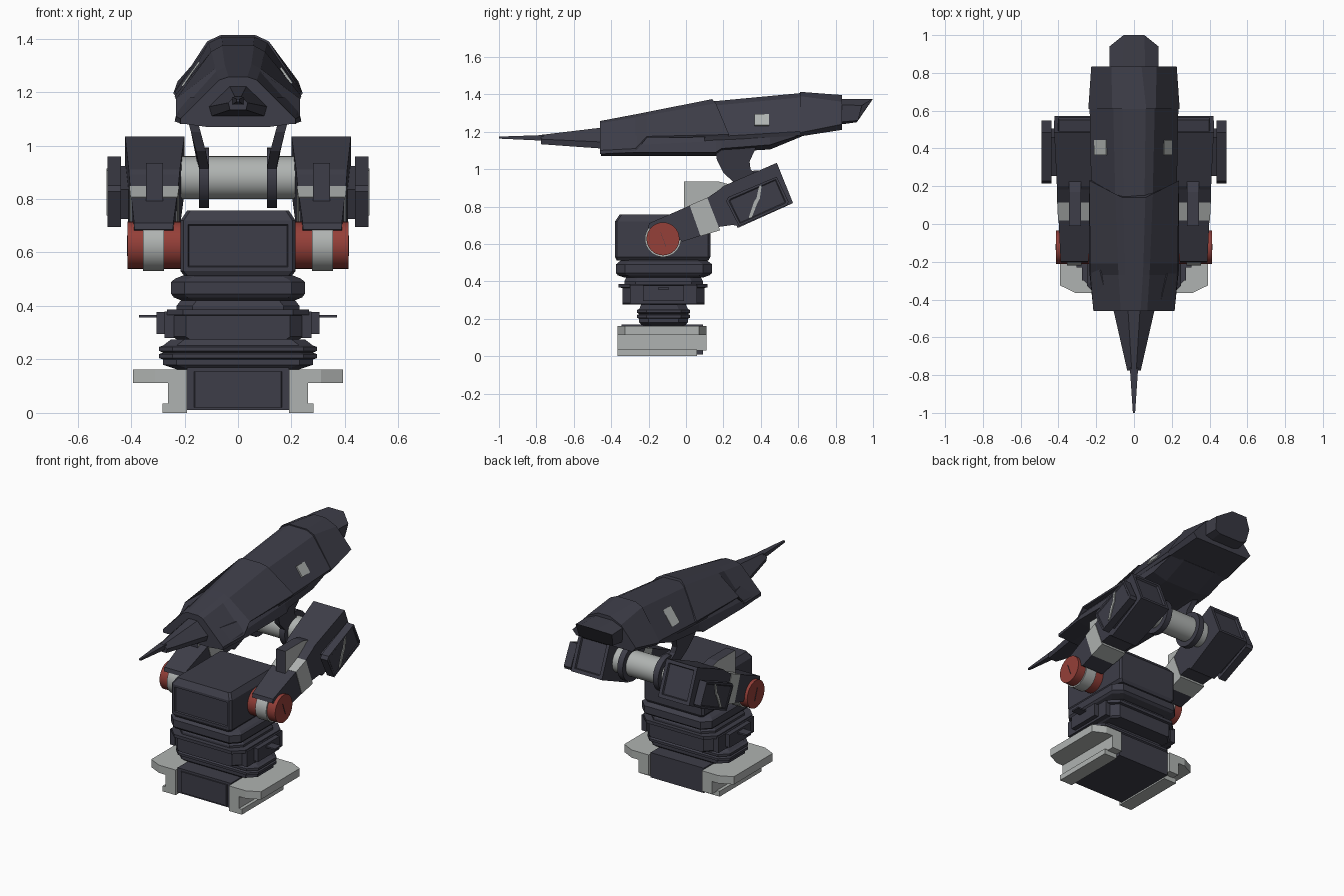
import bpy, bmesh, math
from mathutils import Vector


def material(name, rgb):
    m = bpy.data.materials.new(name)
    m.diffuse_color = (*rgb, 1)
    return m


DARK = material("dark slate", (0.047, 0.047, 0.065))
GREY = material("light grey", (0.43, 0.45, 0.44))
RED = material("brick red", (0.30, 0.05, 0.04))


def finish(name, bm, mats):
    bmesh.ops.recalc_face_normals(bm, faces=bm.faces)
    me = bpy.data.meshes.new(name)
    bm.to_mesh(me)
    bm.free()
    for m in mats:
        me.materials.append(m)
    ob = bpy.data.objects.new(name, me)
    bpy.context.collection.objects.link(ob)
    return ob


def loft(name, rings, mat, inset=None, side_mat=None):
    """Skin rings of equal length; optionally inset the face looking along a direction."""
    bm = bmesh.new()
    vs = [[bm.verts.new(p) for p in r] for r in rings]
    n = len(vs[0])
    for a, b in zip(vs, vs[1:]):
        for i in range(n):
            j = (i + 1) % n
            bm.faces.new((a[i], a[j], b[j], b[i]))
    bm.faces.new(vs[0])
    bm.faces.new(vs[-1])
    bmesh.ops.recalc_face_normals(bm, faces=bm.faces)
    if inset:
        d, thick, depth = inset
        bm.normal_update()
        f = max(bm.faces, key=lambda q: q.normal.dot(Vector(d)) * (1 + q.calc_area()))
        bmesh.ops.inset_region(bm, faces=[f], thickness=thick, depth=0)
        bmesh.ops.inset_region(bm, faces=[f], thickness=0.006, depth=-depth)
    if side_mat:
        bm.normal_update()
        for f in bm.faces:
            f.material_index = int(abs(f.normal.x) > 0.9)
    return finish(name, bm, [mat] + ([side_mat] if side_mat else []))


def octagon(z, hx, y0, y1, c):
    return [(-hx + c, y0, z), (hx - c, y0, z), (hx, y0 + c, z), (hx, y1 - c, z),
            (hx - c, y1, z), (-hx + c, y1, z), (-hx, y1 - c, z), (-hx, y0 + c, z)]


def stack(name, levels, mat=DARK, **kw):
    return loft(name, [octagon(*l) for l in levels], mat, **kw)


def box(name, x0, x1, y0, y1, z0, z1, mat=DARK):
    return loft(name, [[(x0, y0, z), (x1, y0, z), (x1, y1, z), (x0, y1, z)] for z in (z0, z1)], mat)


def x_cylinder(name, x0, x1, y, z, r, mat, n=32):
    rings = [[(x, y + r * math.cos(2 * math.pi * i / n), z + r * math.sin(2 * math.pi * i / n))
              for i in range(n)] for x in (x0, x1)]
    ob = loft(name, rings, mat)
    for f in ob.data.polygons:
        f.use_smooth = len(f.vertices) == 4
    for e in ob.data.edges:
        a, b = (ob.data.vertices[v].co.x for v in e.vertices)
        e.use_edge_sharp = abs(a - b) < 1e-5
    return ob


def section(y, half):
    """Mirror a half section (x, z); y may be one number or one per point."""
    ys = y if isinstance(y, (list, tuple)) else [y] * len(half)
    right = [(x, yy, z) for (x, z), yy in zip(half, ys)]
    return right + [(-x, yy, z) for x, yy, z in reversed(right)]


def shell(name, stations, mat=DARK):
    return loft(name, [section(*s) for s in stations], mat)


# Pedestal: base block, bellows, collars and turntable
box("base_block", -0.19, 0.19, -0.345, 0.09, 0.01, 0.17)
stack("base_front_panel", [(0.02, 0.165, -0.352, -0.3, 0.005), (0.155, 0.165, -0.352, -0.3, 0.005)])
stack("bellows", [(0.16, 0.22, -0.23, -0.01, 0.05), (0.18, 0.28, -0.25, 0.01, 0.05),
                  (0.2, 0.28, -0.25, 0.01, 0.05), (0.205, 0.295, -0.262, 0.022, 0.05),
                  (0.22, 0.295, -0.262, 0.022, 0.05), (0.225, 0.28, -0.25, 0.01, 0.05),
                  (0.232, 0.295, -0.262, 0.022, 0.05), (0.247, 0.295, -0.262, 0.022, 0.05),
                  (0.252, 0.28, -0.25, 0.01, 0.05), (0.275, 0.25, -0.24, 0.0, 0.05)])
stack("lower_collar", [(0.275, 0.23, -0.34, 0.098, 0.05), (0.285, 0.245, -0.34, 0.098, 0.05),
                       (0.365, 0.245, -0.34, 0.098, 0.05), (0.367, 0.265, -0.36, 0.115, 0.06),
                       (0.387, 0.265, -0.36, 0.115, 0.06)])
stack("neck", [(0.38, 0.23, -0.33, 0.09, 0.06), (0.40, 0.23, -0.33, 0.09, 0.06),
               (0.44, 0.20, -0.31, 0.07, 0.06)])
stack("turntable", [(0.42, 0.21, -0.33, 0.09, 0.05), (0.432, 0.24, -0.365, 0.125, 0.05),
                    (0.445, 0.25, -0.375, 0.14, 0.05), (0.49, 0.25, -0.375, 0.14, 0.05),
                    (0.502, 0.235, -0.36, 0.125, 0.05), (0.52, 0.19, -0.34, 0.1, 0.05)])
stack("turret_body", [(0.512, 0.20, -0.37, 0.12, 0.012), (0.53, 0.215, -0.38, 0.13, 0.012),
                      (0.72, 0.215, -0.38, 0.13, 0.012), (0.757, 0.19, -0.355, 0.1, 0.012)],
      inset=((0, -1, 0), 0.022, 0.008))

# Arm frame: u runs along the arm, v across it, from the shoulder pivot
PY, PZ = -0.123, 0.627
CA, SA = 0.917, 0.399


def arm_point(u, v):
    return PY + u * CA - v * SA, PZ + u * SA + v * CA


def arm_prism(name, s, uv, x0=None, x1=None, mat=DARK, grow=0, **kw):
    rings = [[], []]
    for u, v in uv:
        y, z = arm_point(u, v)
        rings[0].append((s * (0.24 - 0.055 * u - grow if x0 is None else x0), y, z))
        rings[1].append((s * (0.39 + 0.045 * u + grow if x1 is None else x1), y, z))
    return loft(name, rings, mat, **kw)


for s, side in ((1, "right"), (-1, "left")):
    def span(a, b):
        return (s * a, s * b) if s > 0 else (s * b, s * a)

    # Clamp rail under the base
    x = lambda v: s * v
    plate = [(0.19, -0.365), (0.31, -0.365), (0.392, -0.325), (0.392, 0.07), (0.31, 0.11), (0.19, 0.11)]
    loft("clamp_plate_" + side, [[(x(a), b, z) for a, b in plate] for z in (0.112, 0.162)], GREY)
    box("clamp_stem_" + side, *span(0.19, 0.262), -0.365, 0.11, 0.03, 0.113, GREY)
    box("clamp_foot_" + side, *span(0.19, 0.283), -0.365, 0.06, 0.003 * 0, 0.035, GREY)
    # Collar side blocks and pins
    box("collar_block_" + side, *span(0.24, 0.275), -0.3, 0.06, 0.28, 0.38)
    box("collar_lug_" + side, *span(0.27, 0.305), -0.23, -0.01, 0.295, 0.378)
    box("collar_pin_" + side, *span(0.30, 0.37), -0.15, -0.09, 0.356, 0.366)

    # Shoulder pivot
    x_cylinder("pivot_inner_" + side, *span(0.205, 0.277), PY, PZ, 0.088, RED)
    x_cylinder("pivot_middle_" + side, *span(0.277, 0.355), PY, PZ, 0.097, GREY)
    x_cylinder("pivot_cap_" + side, *span(0.355, 0.413), PY, PZ, 0.088, RED)
    slot = [(-0.035, 0.02), (-0.03, 0.032), (0.04, -0.015), (0.035, -0.032)]
    loft("pivot_slot_" + side, [[(x(a), PY + p * 0.4, PZ - p * 0.9 + q * 0.25) for p, q in slot]
                                for a in (0.41, 0.416)], DARK)

    # Arm: forearm, band, neck and elbow block
    arm_prism("lower_arm_" + side, s, [(-0.05, 0.085), (-0.035, 0.106), (0.202, 0.106),
                                       (0.192, -0.065), (0.09, -0.055), (0.05, 0.0)])
    arm_prism("arm_band_" + side, s, [(0.202, 0.108), (0.305, 0.108), (0.298, -0.08), (0.19, -0.067)],
              mat=GREY, grow=0.003)
    arm_prism("upper_arm_" + side, s, [(0.305, 0.106), (0.4, 0.125), (0.4, -0.1), (0.37, -0.08), (0.298, -0.06)])
    arm_prism("elbow_block_" + side, s, [(0.385, 0.122), (0.41, 0.13), (0.72, 0.13),
                                         (0.714, -0.102), (0.39, -0.106)],
              inset=((0, CA, SA), 0.03, 0.012))
    # Outer plate with pale zigzag stripe
    arm_prism("plate_mount_" + side, s, [(0.43, 0.04), (0.65, 0.04), (0.65, -0.08), (0.43, -0.08)], 0.40, 0.445)
    arm_prism("outer_plate_" + side, s, [(0.39, 0.05), (0.41, 0.066), (0.69, 0.062), (0.695, -0.085),
                                         (0.68, -0.1), (0.4, -0.1)], 0.438, 0.489, inset=((s, 0, 0), 0.015, 0.004))
    arm_prism("plate_stripe_" + side, s, [(0.598, 0.052), (0.582, 0.052), (0.545, 0.0), (0.525, -0.012),
                                          (0.465, -0.08), (0.48, -0.085), (0.54, -0.025), (0.56, -0.01)],
              0.484, 0.491, mat=GREY)
    # Upright fin on the arm, grey on its sides
    fin = [(-0.01, 0.935), (0.17, 0.935), (0.225, 0.92), (0.225, 0.80), (0.12, 0.76), (-0.01, 0.74)]
    loft("arm_fin_" + side, [[(x(a), y, z) for y, z in fin] for a in (0.28, 0.345)], DARK, side_mat=GREY)

    # Cradle bracket from the elbow shaft up to the hull
    x_cylinder("shaft_collar_" + side, *span(0.108, 0.146), 0.38, 0.88, 0.113, DARK)
    curve = [(0.15, 1.14), (0.165, 1.05), (0.20, 0.98), (0.26, 0.925), (0.33, 0.86), (0.42, 0.9),
             (0.38, 0.96), (0.345, 1.0), (0.34, 1.04), (0.385, 1.14)]
    loft("cradle_bracket_" + side, [[(x(a + 0.27 * max(0, z - 0.94)), y, z) for y, z in curve]
                                    for a in (0.11, 0.146)], DARK)

    # Pale window plate lying on the slanted hull side
    t0, t1 = (0.42, 0.76) if s > 0 else (0.3, 0.82)
    ring = lambda o: [(x(0.106 + 0.125 * t + 0.81 * o), y, 1.364 - 0.174 * t + 0.58 * o)
                      for t, y in ((t0, 0.365), (t0, 0.445), (t1, 0.445), (t1, 0.365))]
    loft("hull_window_" + side, [ring(-0.004), ring(0.005)], GREY)

# Elbow shaft between the arms
x_cylinder("elbow_shaft", -0.24, 0.24, 0.38, 0.88, 0.08, GREY)

# Gun hull, from the needle at the front to the tail
shell("needle", [(-1.0, [(0.006, 1.174), (0.006, 1.163)]), (-0.76, [(0.022, 1.182), (0.022, 1.152)])])
shell("barrel", [(-0.775, [(0.012, 1.183), (0.036, 1.16), (0.03, 1.133)]),
                 (-0.45, [(0.032, 1.222), (0.11, 1.145), (0.1, 1.11)])])
shell("front_shell", [
    (-0.46, [(0.035, 1.257), (0.07, 1.245), (0.215, 1.10), (0.215, 1.08)]),
    (-0.27, [(0.047, 1.293), (0.082, 1.277), (0.232, 1.11), (0.232, 1.093)]),
    (-0.21, [(0.05, 1.305), (0.085, 1.288), (0.232, 1.175), (0.228, 1.168)]),
    ([0.14, 0.16, 0.23, 0.22], [(0.06, 1.374), (0.1, 1.352), (0.237, 1.185), (0.232, 1.172)])])
shell("mid_shell", [(0.1, [(0.055, 1.358), (0.098, 1.335), (0.225, 1.17), (0.22, 1.15)]),
                    (0.62, [(0.062, 1.407), (0.11, 1.384), (0.235, 1.202), (0.225, 1.18)])])
shell("rear_shell", [(0.61, [(0.065, 1.413), (0.115, 1.39), (0.242, 1.195), (0.222, 1.175)]),
                     (0.835, [(0.04, 1.396), (0.12, 1.36), (0.226, 1.24), (0.2, 1.21)])])
shell("tail", [(0.8, [(0.06, 1.374), (0.13, 1.345), (0.13, 1.25), (0.08, 1.235)]),
               ([1.0, 0.94, 0.92, 0.91], [(0.055, 1.376), (0.13, 1.34), (0.12, 1.26), (0.08, 1.25)])])
shell("keel", [(-0.455, [(0.13, 1.18), (0.21, 1.10), (0.215, 1.083), (0.12, 1.07)]),
               (-0.25, [(0.18, 1.18), (0.225, 1.13), (0.237, 1.09), (0.12, 1.07)]),
               (0.16, [(0.2, 1.2), (0.224, 1.15), (0.237, 1.09), (0.12, 1.07)]),
               (0.19, [(0.2, 1.2), (0.224, 1.15), (0.23, 1.11), (0.12, 1.09)]),
               (0.45, [(0.2, 1.22), (0.222, 1.17), (0.22, 1.13), (0.12, 1.105)]),
               (0.62, [(0.2, 1.23), (0.222, 1.2), (0.215, 1.185), (0.12, 1.175)])])
